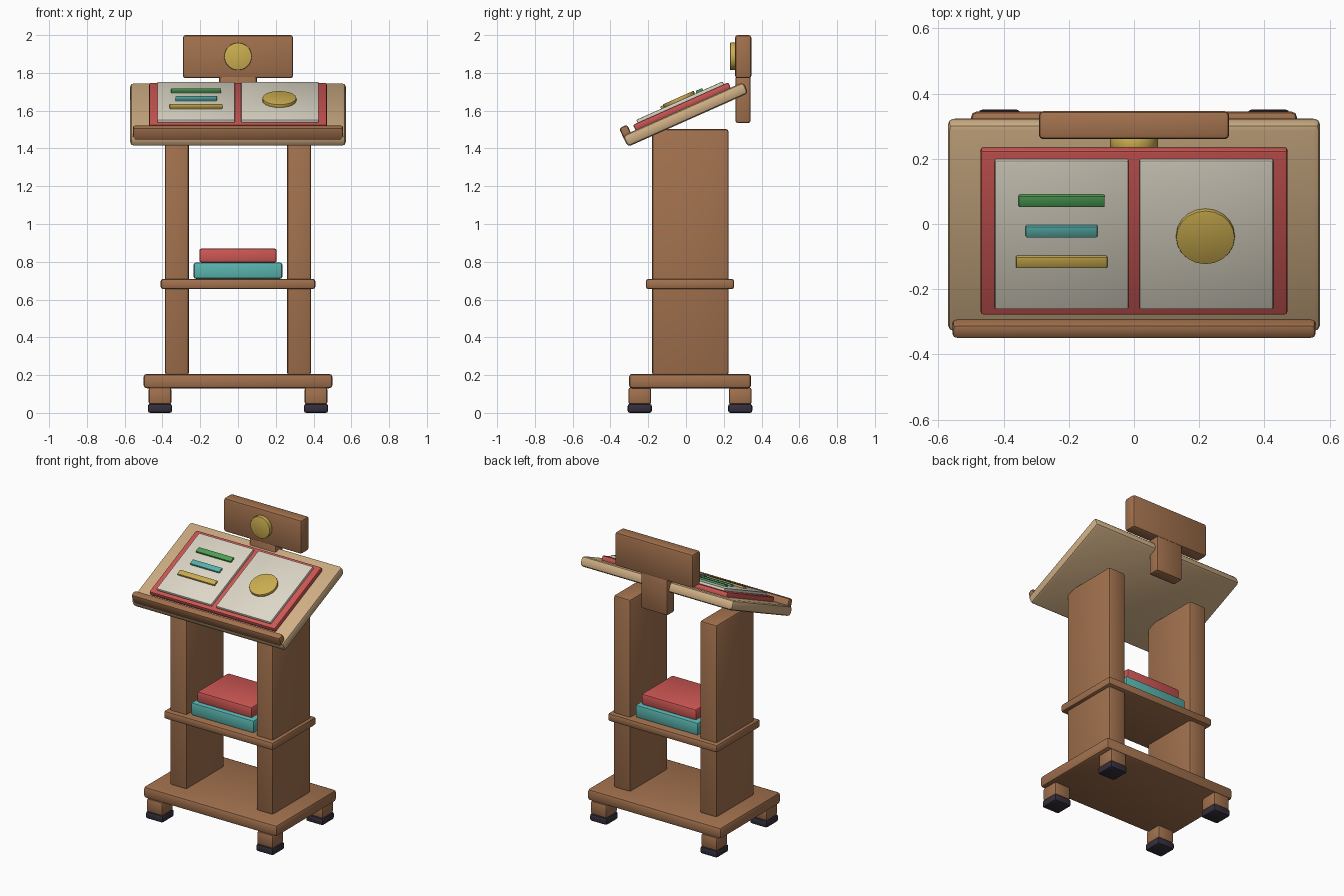
import bpy, bmesh, math
from mathutils import Matrix, Vector

cube = bpy.data.objects.get("Cube")
if cube:
    bpy.data.objects.remove(cube, do_unlink=True)


def material(name, r, g, b):
    m = bpy.data.materials.new(name)
    m.use_nodes = True
    m.diffuse_color = (r, g, b, 1)
    bsdf = m.node_tree.nodes["Principled BSDF"]
    bsdf.inputs["Base Color"].default_value = (r, g, b, 1)
    bsdf.inputs["Roughness"].default_value = 0.7
    return m


wood = material("warm wood", 0.36, 0.165, 0.075)
tan = material("pale wood", 0.63, 0.43, 0.235)
cream = material("paper cream", 0.72, 0.68, 0.57)
red = material("soft red", 0.61, 0.095, 0.088)
teal = material("teal", 0.10, 0.45, 0.42)
green = material("green", 0.075, 0.35, 0.09)
gold = material("gold", 0.60, 0.42, 0.08)
rubber = material("dark rubber", 0.035, 0.028, 0.045)

UPRIGHT = Matrix.Identity(4)
# Sloped frame of the reading board: local y runs up the slope, z is its normal
SLOPE = Matrix.Translation((0, -0.0025, 1.58)) @ Matrix.Rotation(math.radians(24), 4, "X")


def finish(bm, name, mat, frame, bevel):
    edges = [e for e in bm.edges if e.calc_face_angle(0) > math.radians(40)]
    bmesh.ops.bevel(bm, geom=edges, offset=bevel, segments=2, profile=0.5, affect="EDGES")
    mesh = bpy.data.meshes.new(name)
    bm.to_mesh(mesh)
    bm.free()
    mesh.materials.append(mat)
    ob = bpy.data.objects.new(name, mesh)
    ob.matrix_world = frame
    bpy.context.collection.objects.link(ob)
    bpy.ops.object.select_all(action="DESELECT")
    ob.select_set(True)
    bpy.context.view_layer.objects.active = ob
    bpy.ops.object.shade_smooth_by_angle(angle=math.radians(35))
    return ob


def box(name, mat, x, y, z, bevel=0.012, frame=UPRIGHT):
    """Rounded box given by its (min, max) range on each axis."""
    lo, hi = Vector((x[0], y[0], z[0])), Vector((x[1], y[1], z[1]))
    bm = bmesh.new()
    bmesh.ops.create_cube(bm, size=1)
    bmesh.ops.scale(bm, vec=hi - lo, verts=bm.verts)
    bmesh.ops.translate(bm, vec=(lo + hi) / 2, verts=bm.verts)
    return finish(bm, name, mat, frame, bevel)


def disc(name, mat, radius, depth, frame):
    bm = bmesh.new()
    bmesh.ops.create_cone(bm, cap_ends=True, segments=20, radius1=radius,
                          radius2=radius, depth=depth)
    return finish(bm, name, mat, frame, 0.003)


def span(half, centre=0):
    return (centre - half, centre + half)


# Base with four padded feet
box("base", wood, span(0.5), (-0.302, 0.345), (0.13, 0.207), 0.018)
for side, sx in (("left", 1), ("right", -1)):
    for end, y in (("front", -0.245), ("back", 0.287)):
        x = 0.413 * sx
        box(f"{end}_{side}_foot", wood, span(0.06, x), span(0.06, y), (0.045, 0.135))
        box(f"{end}_{side}_foot_pad", rubber, span(0.064, x), span(0.064, y), (0, 0.048))
    # Side panels holding up the board
    box(f"{side}_side_panel", wood, span(0.064, 0.323 * sx), (-0.18, 0.226), (0.2, 1.503), 0.015)

# Shelf and the two books lying on it
box("shelf", wood, span(0.41), (-0.213, 0.255), (0.655, 0.71), 0.015)
box("lower_book", teal, span(0.235), span(0.19, 0.02), (0.71, 0.796))
box("upper_book", red, span(0.205), span(0.167, 0.02), (0.796, 0.87))

# Sloping reading board with its front ledge
box("reading_board", tan, span(0.571), span(0.35), span(0.0325), 0.02, SLOPE)
box("book_ledge", wood, span(0.557), span(0.0235, -0.3275), span(0.04, 0.0365), 0.014, SLOPE)

# Open book: cover, two pages, painted lines and seal
box("open_book_cover", red, span(0.47), span(0.276), (0.03, 0.063), 0.008, SLOPE)
for side, sx in (("left", 1), ("right", -1)):
    box(f"{side}_page", cream, span(0.205, 0.222 * sx), span(0.25), (0.058, 0.08), 0.006, SLOPE)
for name, mat, half, y in (("top_line", green, 0.132, 0.118),
                           ("middle_line", teal, 0.11, 0.016),
                           ("bottom_line", gold, 0.14, -0.087)):
    box(name, mat, span(half, -0.222), span(0.019, y), (0.076, 0.092), 0.004, SLOPE)
disc("page_seal", gold, 0.09, 0.022, SLOPE @ Matrix.Translation((0.219, 0, 0.086)))

# Sign plate on a neck behind the board, with a round badge
box("sign_neck", wood, span(0.1), (0.262, 0.342), (1.535, 1.785))
box("sign_plate", wood, span(0.292), (0.26, 0.346), (1.772, 2.0), 0.014)
disc("sign_badge", gold, 0.073, 0.032,
     Matrix.Translation((0, 0.25, 1.887)) @ Matrix.Rotation(math.pi / 2, 4, "X"))
